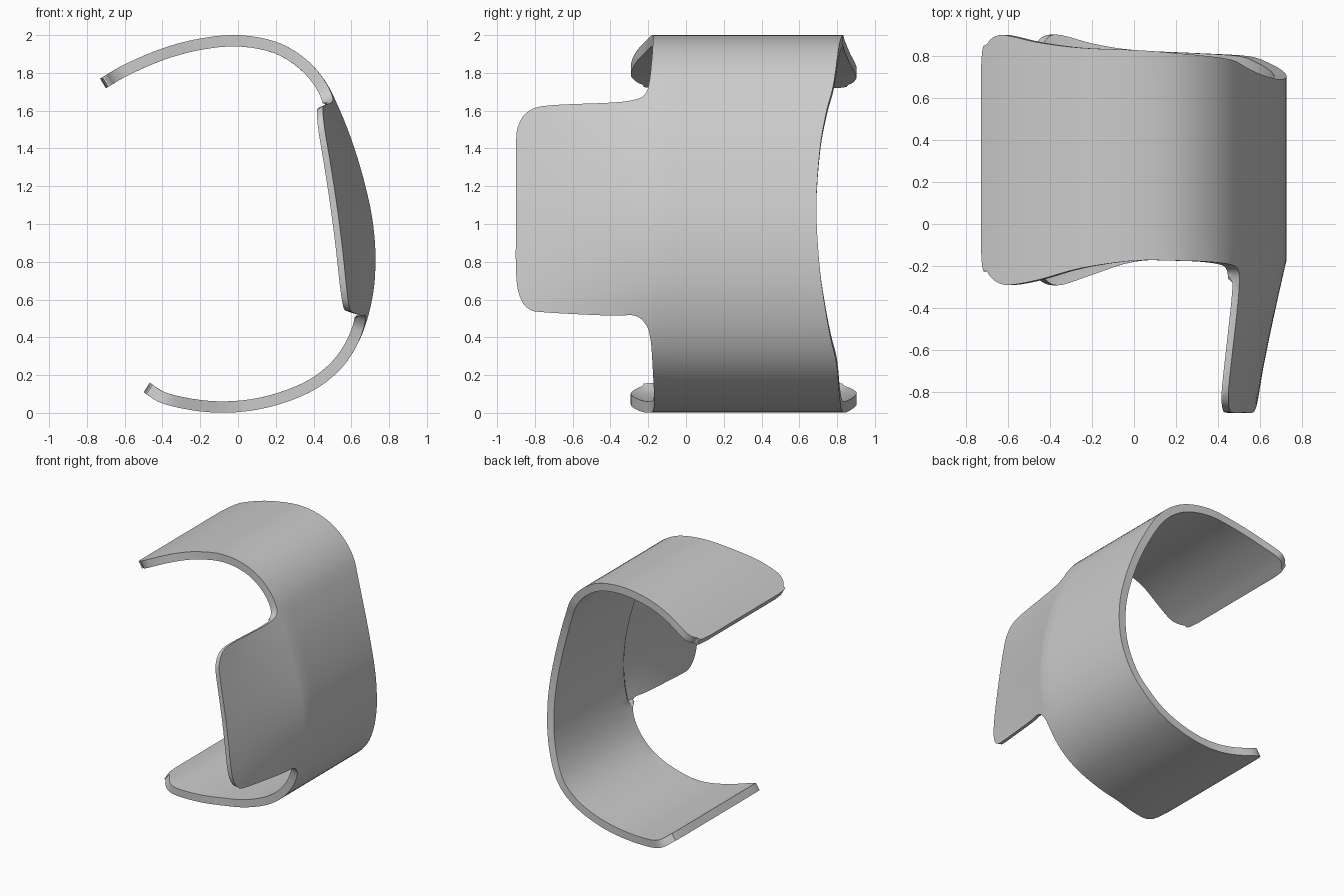
import bpy, bmesh, math
from mathutils import Vector

cube = bpy.data.objects.get("Cube")
if cube:
    bpy.data.objects.remove(cube, do_unlink=True)

STEPS = 12
THICK = 0.06
HINGE_Y = -0.17   # where the tongue leaves the band
TONGUE_Y = -0.9

# C-shaped band profile (x, z), from upper tip round to lower tip
PROFILE = [(-.73, 1.77), (-.6, 1.845), (-.4, 1.93), (-.2, 1.982), (0, 2), (.2, 1.965),
           (.35, 1.88), (.46, 1.76), (.54, 1.6), (.61, 1.42), (.675, 1.2), (.715, 1),
           (.728, .8), (.71, .6), (.65, .4), (.55, .24), (.4, .12), (.2, .04),
           (0, .004), (-.2, .008), (-.4, .05), (-.5, .11)]
SIDE_START, BOTTOM_START = 5, 15


def spline(points, steps, closed=False):
    """Smooth curve through the points."""
    n = len(points)
    pts = [Vector(p) for p in points]

    def get(i):
        if closed:
            return pts[i % n]
        if i < 0:
            return 2 * pts[0] - pts[1]
        return 2 * pts[-1] - pts[-2] if i >= n else pts[i]
    out = []
    for i in range(n if closed else n - 1):
        a, b, c, d = (get(i + k) for k in (-1, 0, 1, 2))
        for j in range(steps):
            t = j / steps
            out.append(b + (c - a) * t / 2 + (a - 2.5 * b + 2 * c - d / 2) * t * t
                       + (1.5 * (b - c) + (d - a) / 2) * t ** 3)
    if not closed:
        out.append(pts[-1])
    return out


curve = spline(PROFILE, STEPS)
arc = [0.0]
for p, q in zip(curve, curve[1:]):
    arc.append(arc[-1] + (q - p).length)
LENGTH = arc[-1]


def arc_at(zone, value):
    """Arc length where the top or bottom has this x, or the side this z."""
    lo, hi, axis = {"top": (0, SIDE_START + 2, 0),
                    "side": (SIDE_START, BOTTOM_START, 1),
                    "bottom": (BOTTOM_START, len(PROFILE) - 1, 0)}[zone]
    i = min(range(lo * STEPS, hi * STEPS + 1), key=lambda k: abs(curve[k][axis] - value))
    return arc[i]


def frame_at(s):
    """Point and inward normal on the band profile."""
    i = 0
    while i < len(arc) - 2 and arc[i + 1] < s:
        i += 1
    f = (s - arc[i]) / (arc[i + 1] - arc[i])

    def tangent(k):
        k = max(1, min(len(curve) - 2, k))
        return (curve[k + 1] - curve[k - 1]).normalized()
    t = tangent(i).lerp(tangent(i + 1), max(0, min(1, f))).normalized()
    return curve[i].lerp(curve[i + 1], f), Vector((t.y, -t.x))


def place(s, y, depth):
    """Wrap the flat pattern round the profile and lean the tongue inward."""
    p, n = frame_at(s)
    p = p.copy()
    thick = THICK
    if y < HINGE_Y and p.x > 0.3:
        lean = min(1, (HINGE_Y - y) / (HINGE_Y - TONGUE_Y))
        tip_x = 0.585 - 0.145 * max(0, (p.y - 0.45) / 1.15) ** 1.5
        p.x += (tip_x - p.x) * lean
        if 0.5 < p.y < 1.66:
            thick -= 0.025 * min(1, (HINGE_Y - y) / 0.03)
    p += n * depth * thick
    return Vector((p.x, y, p.y))


# Flat pattern outline: front edge with tongue, then back edge
front = {
    "top": [(-.725, -.12), (-.7, -.23), (-.65, -.28), (-.58, -.29), (-.45, -.265),
            (-.25, -.21), (0, -.175), (.2, -.175)],
    "side": [(1.88, -.18), (1.75, -.195), (1.69, -.22), (1.655, -.28), (1.645, -.4),
             (1.635, -.72), (1.6, -.83), (1.53, -.885), (1.42, -.9), (1.08, -.9),
             (.75, -.9), (.61, -.88), (.545, -.83), (.525, -.74), (.52, -.4),
             (.51, -.27), (.47, -.21), (.4, -.19), (.3, -.18)],
    "bottom": [(.4, -.17), (.2, -.17), (0, -.18), (-.2, -.24), (-.35, -.29),
               (-.43, -.28), (-.48, -.23), (-.498, -.12)],
}
back = {
    "bottom": [(-.498, .72), (-.48, .84), (-.43, .895), (-.35, .9), (-.2, .86), (0, .83),
               (.3, .815)],
    "side": [(.2, .8), (.4, .765), (.6, .73), (.8, .705), (1.1, .69), (1.4, .71),
             (1.6, .745), (1.76, .785)],
    "top": [(.2, .815), (0, .83), (-.25, .84), (-.45, .865), (-.58, .895), (-.65, .9),
            (-.7, .86), (-.725, .74)],
}
outline = [(arc_at(zone, v), y) for edge in (front, back)
           for zone, pts in edge.items() for v, y in pts]

bm = bmesh.new()
verts = [bm.verts.new((min(LENGTH, max(0, p.x)), p.y, 0)) for p in spline(outline, 4, True)]
bmesh.ops.remove_doubles(bm, verts=verts, dist=0.002)
bm.faces.new(list(bm.verts))

# Narrow border that becomes the chamfered rim
bmesh.ops.inset_region(bm, faces=list(bm.faces), thickness=0.03, use_even_offset=True,
                       use_boundary=True)


def slice_at(co, normal):
    bmesh.ops.bisect_plane(bm, geom=list(bm.verts) + list(bm.edges) + list(bm.faces),
                           dist=0.0005, plane_co=co, plane_no=normal)


# Slice the flat pattern so that it bends smoothly
columns = 90
for k in range(1, columns):
    slice_at((LENGTH * k / columns, 0, 0), (1, 0, 0))
for y in [HINGE_Y, HINGE_Y - 0.03] + [-0.8 + 0.12 * k for k in range(14)]:
    slice_at((0, y, 0), (0, 1, 0))

# Thicken, with the outer border sunk to form the chamfer
rim = {v for e in bm.edges if e.is_boundary for v in e.verts}
inner = bmesh.ops.extrude_face_region(bm, geom=list(bm.faces), use_keep_orig=True)["geom"]
inner = {g for g in inner if isinstance(g, bmesh.types.BMVert)}
for v in bm.verts:
    depth = 1.0 if v in inner else (0.55 if v in rim else 0.0)
    v.co = place(v.co.x, v.co.y, depth)
bmesh.ops.recalc_face_normals(bm, faces=list(bm.faces))

mesh = bpy.data.meshes.new("cuff_shell")
bm.to_mesh(mesh)
bm.free()
shell = bpy.data.objects.new("cuff_shell", mesh)
bpy.context.collection.objects.link(shell)

grey = bpy.data.materials.new("light_grey")
grey.use_nodes = True
colour = (0.6, 0.6, 0.6, 1)
grey.diffuse_color = colour
grey.node_tree.nodes["Principled BSDF"].inputs["Base Color"].default_value = colour
mesh.materials.append(grey)

bpy.ops.object.select_all(action="DESELECT")
shell.select_set(True)
bpy.context.view_layer.objects.active = shell
bpy.ops.object.shade_smooth_by_angle(angle=math.radians(32))
